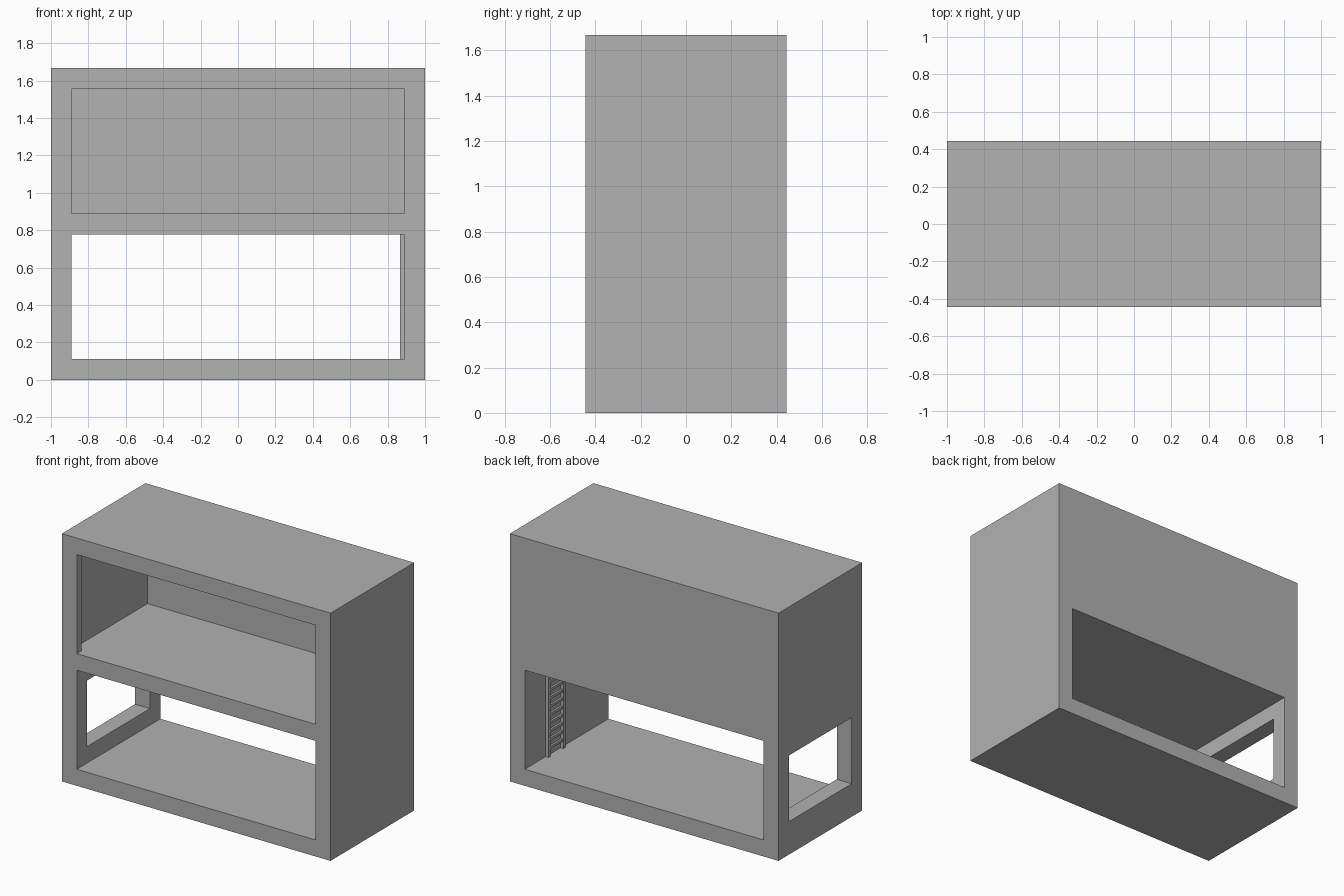
import bpy
import bmesh
from mathutils import Vector

cube = bpy.data.objects.get("Cube")
if cube:
    bpy.data.objects.remove(cube, do_unlink=True)

U = 1 / 9            # frame thickness, the module of the whole building
SHELL = 0.05         # thin walls of the upper room
X, Y, Z = 1.0, 4 * U, 15 * U

grey = bpy.data.materials.new("plain grey")
grey.use_nodes = True
colour = (0.445, 0.445, 0.445, 1)
grey.diffuse_color = colour
grey.node_tree.nodes["Principled BSDF"].inputs["Base Color"].default_value = colour


def add_box(bm, low, high):
    low, high = Vector(low), Vector(high)
    verts = bmesh.ops.create_cube(bm, size=1)["verts"]
    for v in verts:
        v.co = (low + high) / 2 + v.co * (high - low)


def make(name, boxes):
    bm = bmesh.new()
    for low, high in boxes:
        add_box(bm, low, high)
    mesh = bpy.data.meshes.new(name)
    bm.to_mesh(mesh)
    bm.free()
    mesh.materials.append(grey)
    obj = bpy.data.objects.new(name, mesh)
    bpy.context.collection.objects.link(obj)
    return obj


def cut(obj, low, high):
    cutter = make("cutter", [(low, high)])
    cutter.hide_render = True
    mod = obj.modifiers.new("cut", "BOOLEAN")
    mod.operation = "DIFFERENCE"
    mod.solver = "EXACT"
    mod.object = cutter
    bpy.context.view_layer.objects.active = obj
    bpy.ops.object.modifier_apply(modifier=mod.name)
    bpy.data.objects.remove(cutter, do_unlink=True)


# Two-storey building block
house = make("house_shell", [((-X, -Y, 0), (X, Y, Z))])

# Lower storey: open at front and back
inner = X - U
cut(house, (-inner, -1, U), (inner, 1, 7 * U))

# Side window of the lower storey
cut(house, (-X - 0.1, -3 * U, 2 * U), (-inner + 0.1, 3 * U, 6 * U))

# Upper room, wider than its front opening
cut(house, (-X + SHELL, -Y + SHELL, 8 * U), (X - SHELL, Y - SHELL, Z - SHELL))
cut(house, (-inner, -1, 8 * U), (inner, 0, 14 * U))

# Ladder on the inner side wall
RAIL = 0.022
near, far = 0.4 * U, 2 * U
parts = [((inner - RAIL, y, U), (inner, y + RAIL, 7 * U))
         for y in (near, far - RAIL)]
for i in range(1, 12):
    z = U + i * U / 2
    parts.append(((inner - 0.018, near + RAIL, z - 0.009),
                  (inner - 0.004, far - RAIL, z + 0.009)))
make("ladder", parts)
